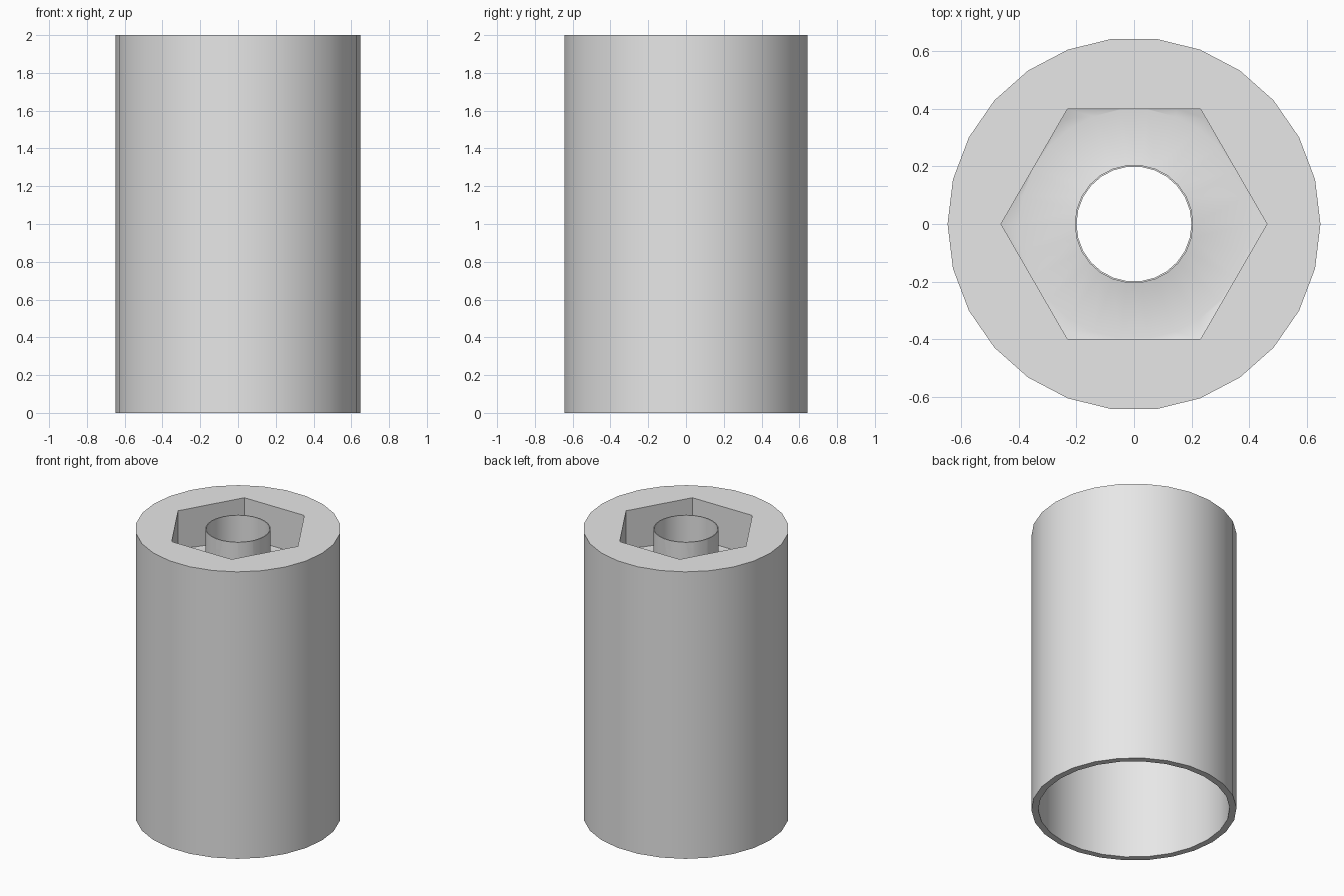
import bpy
import bmesh
from math import cos, sin, pi, radians

cube = bpy.data.objects.get("Cube")
if cube:
    bpy.data.objects.remove(cube, do_unlink=True)

SIDES = 26
HEIGHT = 2.0

grey = bpy.data.materials.new("plain grey")
grey.use_nodes = True
grey.diffuse_color = (0.8, 0.8, 0.8, 1)
grey.node_tree.nodes["Principled BSDF"].inputs["Base Color"].default_value = (0.8, 0.8, 0.8, 1)


def make_object(name, bm):
    bmesh.ops.recalc_face_normals(bm, faces=bm.faces)
    mesh = bpy.data.meshes.new(name)
    bm.to_mesh(mesh)
    bm.free()
    mesh.materials.append(grey)
    obj = bpy.data.objects.new(name, mesh)
    bpy.context.collection.objects.link(obj)
    return obj


def lathe(name, profile):
    """Turn a closed (radius, height) profile around z into a ring-shaped solid."""
    bm = bmesh.new()
    rings = []
    for i in range(SIDES):
        a = 2 * pi * i / SIDES
        rings.append([bm.verts.new((r * cos(a), r * sin(a), z)) for r, z in profile])
    n = len(profile)
    for i in range(SIDES):
        p, q = rings[i], rings[(i + 1) % SIDES]
        for j in range(n):
            k = (j + 1) % n
            bm.faces.new((p[j], q[j], q[k], p[k]))
    return make_object(name, bm)


def boolean(target, tool, operation):
    mod = target.modifiers.new("cut", "BOOLEAN")
    mod.operation = operation
    mod.solver = "EXACT"
    mod.object = tool
    bpy.ops.object.select_all(action="DESELECT")
    bpy.context.view_layer.objects.active = target
    target.select_set(True)
    bpy.ops.object.modifier_apply(modifier=mod.name)
    bpy.data.objects.remove(tool, do_unlink=True)


# Outer sleeve: open cavity below, through bore in the thick upper end
sleeve = lathe("sleeve", [(0.648, 0), (0.648, HEIGHT), (0.2, HEIGHT),
                          (0.2, 1.62), (0.605, 1.62), (0.605, 0)])

# Hexagonal socket with a dished floor, leaving a thin tube around the bore
socket = lathe("socket_cutter", [(0.206, 2.1), (0.206, 1.76), (0.4, 1.72),
                                 (0.52, 1.755), (0.52, 2.1)])
bm = bmesh.new()
hexagon = [bm.verts.new((0.462 * cos(i * pi / 3), 0.462 * sin(i * pi / 3), 1.5)) for i in range(6)]
base = bm.faces.new(hexagon)
top = bmesh.ops.extrude_face_region(bm, geom=[base])
bmesh.ops.translate(bm, vec=(0, 0, 0.55),
                    verts=[v for v in top["geom"] if isinstance(v, bmesh.types.BMVert)])
prism = make_object("hex_prism", bm)
prism.hide_render = True
socket.hide_render = True

boolean(socket, prism, "INTERSECT")
boolean(sleeve, socket, "DIFFERENCE")

# Smooth round walls, crisp rims
bpy.ops.object.select_all(action="DESELECT")
bpy.context.view_layer.objects.active = sleeve
sleeve.select_set(True)
bpy.ops.object.shade_smooth_by_angle(angle=radians(30))
